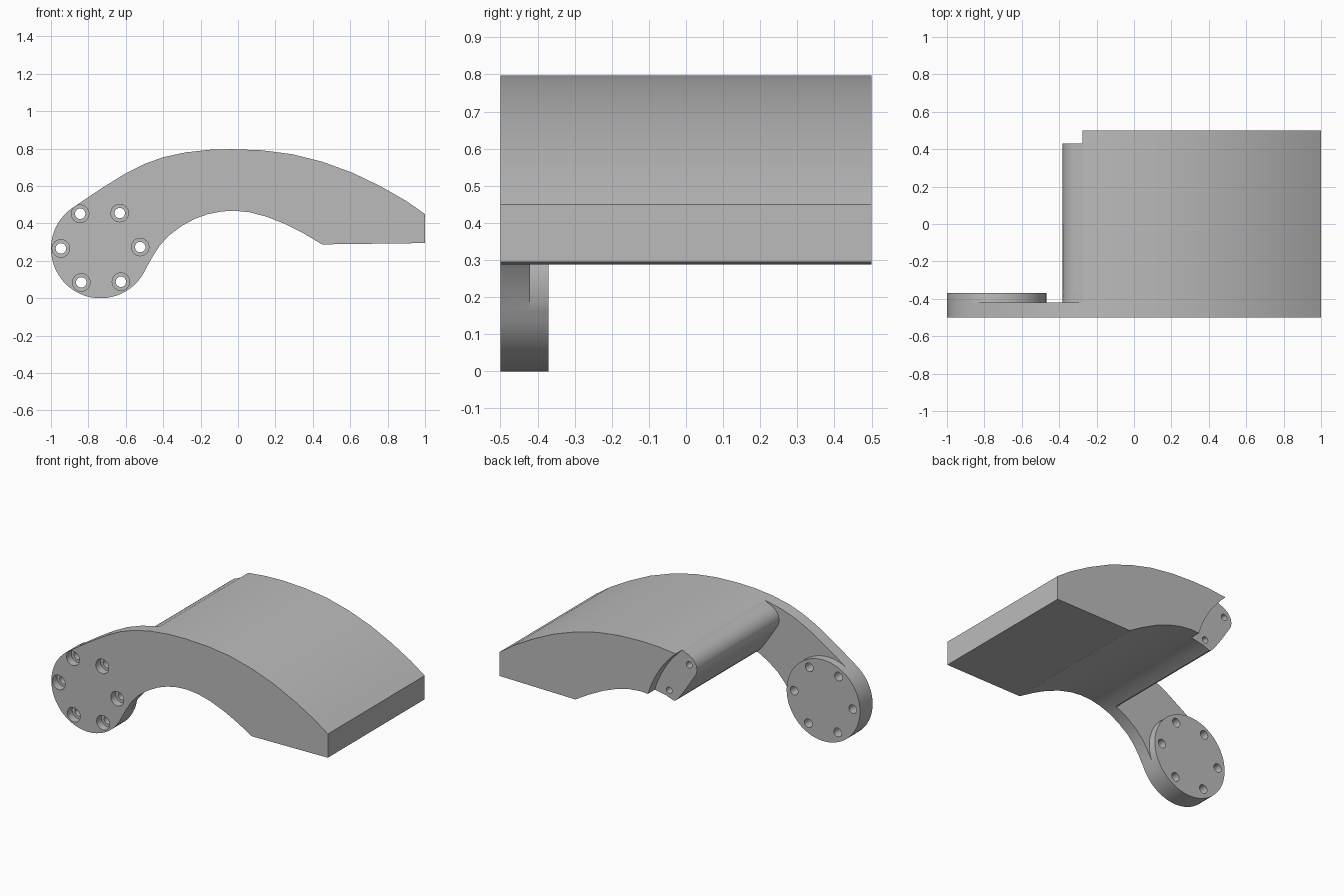
import bpy
from math import cos, sin, radians

if "Cube" in bpy.data.objects:
    bpy.data.objects.remove(bpy.data.objects["Cube"], do_unlink=True)

HUB_X, HUB_Z, HUB_R = -0.735, 0.265, 0.265


def arc(cx, cz, r, start, end, steps):
    angles = [radians(start + (end - start) * i / steps) for i in range(steps + 1)]
    return [(cx + r * cos(a), cz + r * sin(a)) for a in angles]


def circle(cx, cz, r, steps):
    return arc(cx, cz, r, 0, 360, steps)[:-1]


def prism(name, outline, y0, y1):
    """Extrude a counterclockwise x-z outline from y0 to y1."""
    n = len(outline)
    verts = [(x, y, z) for y in (y0, y1) for x, z in outline]
    faces = [list(range(n)), list(range(2 * n - 1, n - 1, -1))]
    faces += [(i, i + n, (i + 1) % n + n, (i + 1) % n) for i in range(n)]
    mesh = bpy.data.meshes.new(name)
    mesh.from_pydata(verts, [], faces)
    ob = bpy.data.objects.new(name, mesh)
    bpy.context.collection.objects.link(ob)
    return ob


def cut(target, cutter):
    cutter.hide_render = True
    mod = target.modifiers.new("cut", 'BOOLEAN')
    mod.operation, mod.solver, mod.object = 'DIFFERENCE', 'EXACT', cutter
    bpy.context.view_layer.objects.active = target
    bpy.ops.object.modifier_apply(modifier=mod.name)
    bpy.data.objects.remove(cutter, do_unlink=True)


# Curved arm: round hub, inner arch, blunt end, outer arch
inner = [(-.455, .225), (-.42, .28), (-.37, .335), (-.3, .387), (-.23, .425),
         (-.16, .45), (-.09, .464), (-.02, .468), (.06, .46), (.15, .437),
         (.25, .398), (.35, .347), (.45, .288)]
outer = [(1, .45), (.9, .52), (.76, .6), (.61, .672), (.45, .73), (.29, .77),
         (.13, .791), (-.03, .797), (-.15, .794), (-.28, .78), (-.4, .754),
         (-.5, .718), (-.6, .668), (-.72, .594), (-.8, .541)]
hub_arc = arc(HUB_X, HUB_Z, HUB_R, 121, 337, 36)
arm = prism("curved_arm", hub_arc + inner + [(1, .295)] + outer, -.5, .5)

# Clear the space behind the side plate, leaving the raised hub disc
barrel_end = [(-.19, .3), (-.2, .425), (-.228, .437), (-.25, .46), (-.3, .53),
              (-.355, .615), (-.374, .645), (-.381, .675), (-.375, .705),
              (-.357, .733), (-.33, .754), (-.295, .768), (-.26, .79), (-.25, .95)]
space = [(-1.2, -.2), (-.19, -.2)] + barrel_end + [(-1.2, .95)]
cut(arm, prism("space_cutter", space, -.37, .7))
plate_space = prism("plate_cutter", space, -.42, -.36)
cut(plate_space, prism("hub_keep", circle(HUB_X, HUB_Z, HUB_R + .001, 64), -.45, -.3))
cut(arm, plate_space)

# Curved step at the back of the barrel
cut(arm, prism("step_cutter", circle(HUB_X, HUB_Z, .69, 96), .43, .7))

# Counterbored bolt holes around the hub
for i in range(6):
    a = radians(60 * i + 1)
    x, z = HUB_X + .212 * cos(a), HUB_Z + .005 + .212 * sin(a)
    cut(arm, prism("counterbore", circle(x, z, .047, 24), -.6, -.45))
    cut(arm, prism("bolt_hole", circle(x, z, .028, 24), -.6, -.3))

# Blind pin holes in the step
for x, z in ((-.325, .695), (-.18, .49)):
    cut(arm, prism("pin_hole", circle(x, z, .021, 20), .3, .6))

grey = bpy.data.materials.new("plain_grey")
grey.use_nodes = True
colour = (0.5, 0.5, 0.5, 1)
grey.diffuse_color = colour
grey.node_tree.nodes["Principled BSDF"].inputs["Base Color"].default_value = colour
arm.data.materials.clear()
arm.data.materials.append(grey)
for p in arm.data.polygons:
    p.material_index = 0

bpy.ops.object.select_all(action='DESELECT')
arm.select_set(True)
bpy.context.view_layer.objects.active = arm
bpy.ops.object.shade_smooth_by_angle(angle=radians(25))
